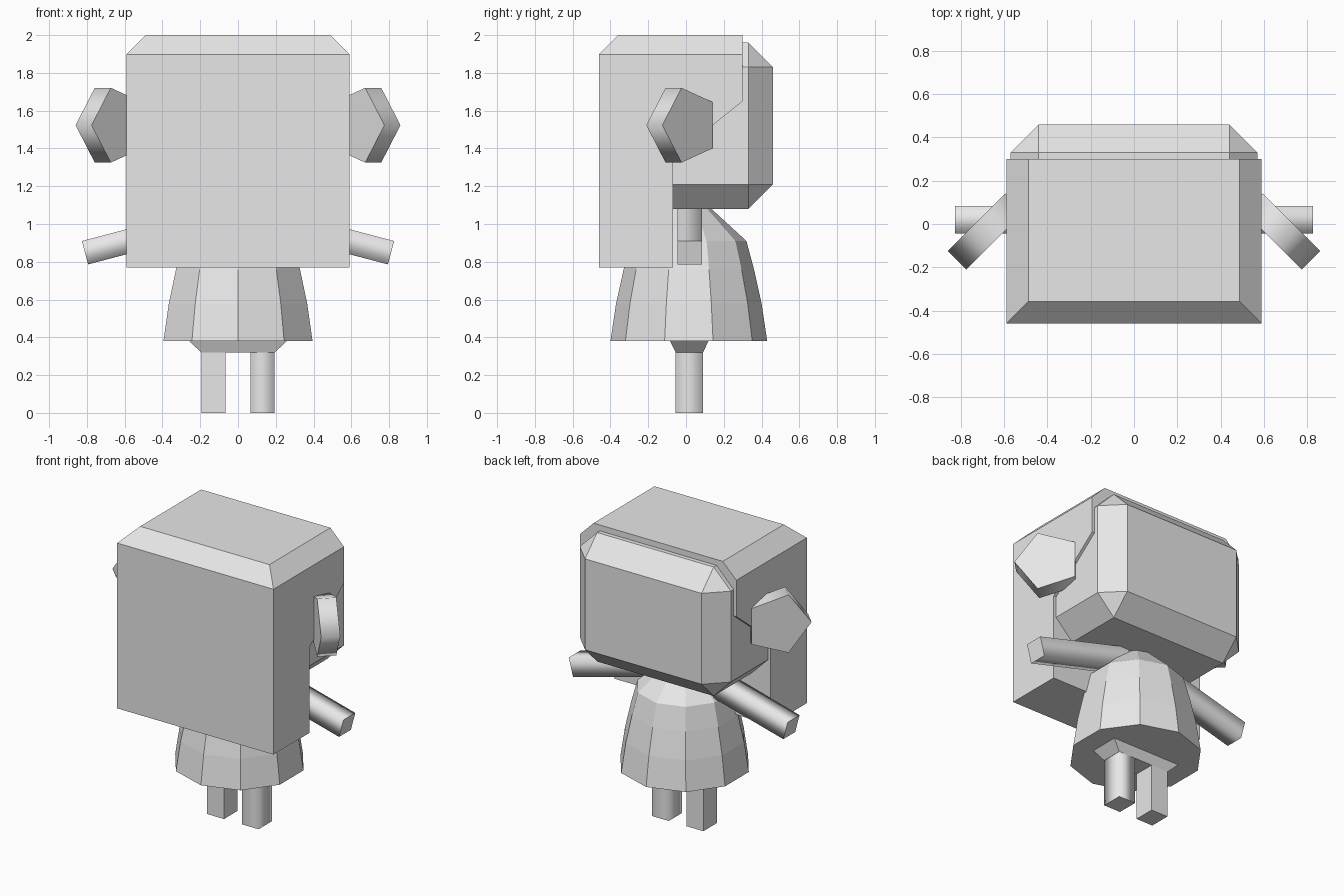
import bpy, bmesh, math
from mathutils import Matrix, Vector

if "Cube" in bpy.data.objects:
    bpy.data.objects.remove(bpy.data.objects["Cube"])

grey = bpy.data.materials.new("plain grey")
grey.diffuse_color = (0.8, 0.8, 0.8, 1)
grey.use_nodes = True
grey.node_tree.nodes["Principled BSDF"].inputs["Base Color"].default_value = grey.diffuse_color


def finish(bm, name, smooth_axis=None):
    """Turn a bmesh into an object; faces not facing smooth_axis get smooth shading."""
    bmesh.ops.recalc_face_normals(bm, faces=bm.faces)
    if smooth_axis is not None:
        for f in bm.faces:
            f.smooth = abs(f.normal.dot(smooth_axis)) < 0.5
    me = bpy.data.meshes.new(name)
    bm.to_mesh(me)
    bm.free()
    me.materials.append(grey)
    ob = bpy.data.objects.new(name, me)
    bpy.context.collection.objects.link(ob)
    return ob


def loft(bm, rings):
    """Join rings of points with side faces and close both ends."""
    vs = [[bm.verts.new(p) for p in r] for r in rings]
    n = len(vs[0])
    for a, b in zip(vs, vs[1:]):
        for i in range(n):
            j = (i + 1) % n
            bm.faces.new((a[i], a[j], b[j], b[i]))
    bm.faces.new(vs[0][::-1])
    bm.faces.new(vs[-1])


def rect(x0, x1, y0, y1, z):
    return [(x0, y0, z), (x1, y0, z), (x1, y1, z), (x0, y1, z)]


# hair: side profile extruded across, top edges chamfered except at the face
profile = [(-0.46, 0.77), (-0.07, 0.77), (-0.07, 1.355), (0.30, 1.65),
           (0.30, 2.0), (-0.46, 2.0)]
bm = bmesh.new()
loft(bm, [[(x, y, z) for y, z in profile] for x in (-0.59, 0.59)])
top = [e for e in bm.edges
       if all(v.co.z > 1.99 for v in e.verts) and any(v.co.y < 0 for v in e.verts)]
bmesh.ops.bevel(bm, geom=top, offset=0.102, segments=1, affect='EDGES')
finish(bm, "hair")

# head: box with every edge chamfered
bm = bmesh.new()
loft(bm, [rect(-0.57, 0.57, -0.33, 0.46, z) for z in (1.08, 1.96)])
bmesh.ops.bevel(bm, geom=bm.edges[:], offset=0.13, segments=1, affect='EDGES')
finish(bm, "head")

# dress: ten-sided dome
bm = bmesh.new()
loft(bm, [[(r * math.sin(i * math.pi / 5), 0.015 + r * math.cos(i * math.pi / 5), z)
           for i in range(10)]
          for z, r in ((0.38, 0.415), (0.58, 0.385), (0.76, 0.345),
                       (0.91, 0.305), (1.08, 0.12), (1.1, 0.05))])
finish(bm, "dress")

# hips: tapered block under the dress
bm = bmesh.new()
loft(bm, [rect(-0.195, 0.195, -0.055, 0.09, 0.32),
          rect(-0.26, 0.26, -0.085, 0.12, 0.382)])
finish(bm, "hips")

for s, side in ((-1, "left"), (1, "right")):
    # leg: square post
    bm = bmesh.new()
    x0, x1 = sorted((s * 0.067, s * 0.194))
    loft(bm, [rect(x0, x1, -0.055, 0.09, z) for z in (0, 0.325)])
    finish(bm, side + "_leg", Vector((0, 0, 1)) if s > 0 else None)

    # arm: square bar sloping down and outwards
    bm = bmesh.new()
    start, end = Vector((s * 0.1, 0.02, 1.035)), Vector((s * 0.81, 0.02, 0.848))
    d = (end - start).normalized()
    up, fwd = Vector((-s * d.z, 0, abs(d.x))), Vector((0, 1, 0))
    h = 0.064
    loft(bm, [[p + up * a * h + fwd * b * h
               for a, b in ((-1, -1), (1, -1), (1, 1), (-1, 1))] for p in (start, end)])
    finish(bm, side + "_arm", d)

    # ear: pentagonal disc turned 45 degrees with one corner pointing outwards
    bm = bmesh.new()
    k = math.sqrt(0.5)
    u, n = Vector((s * k, -k, 0)), Vector((s * k, k, 0))
    c = Vector((s * 0.628, -0.063, 1.523))
    loft(bm, [[c + n * t + u * 0.208 * math.cos(i * math.tau / 5)
               + Vector((0, 0, 0.208 * math.sin(i * math.tau / 5))) for i in range(5)]
              for t in (0, 0.12)])
    finish(bm, side + "_ear", n)
